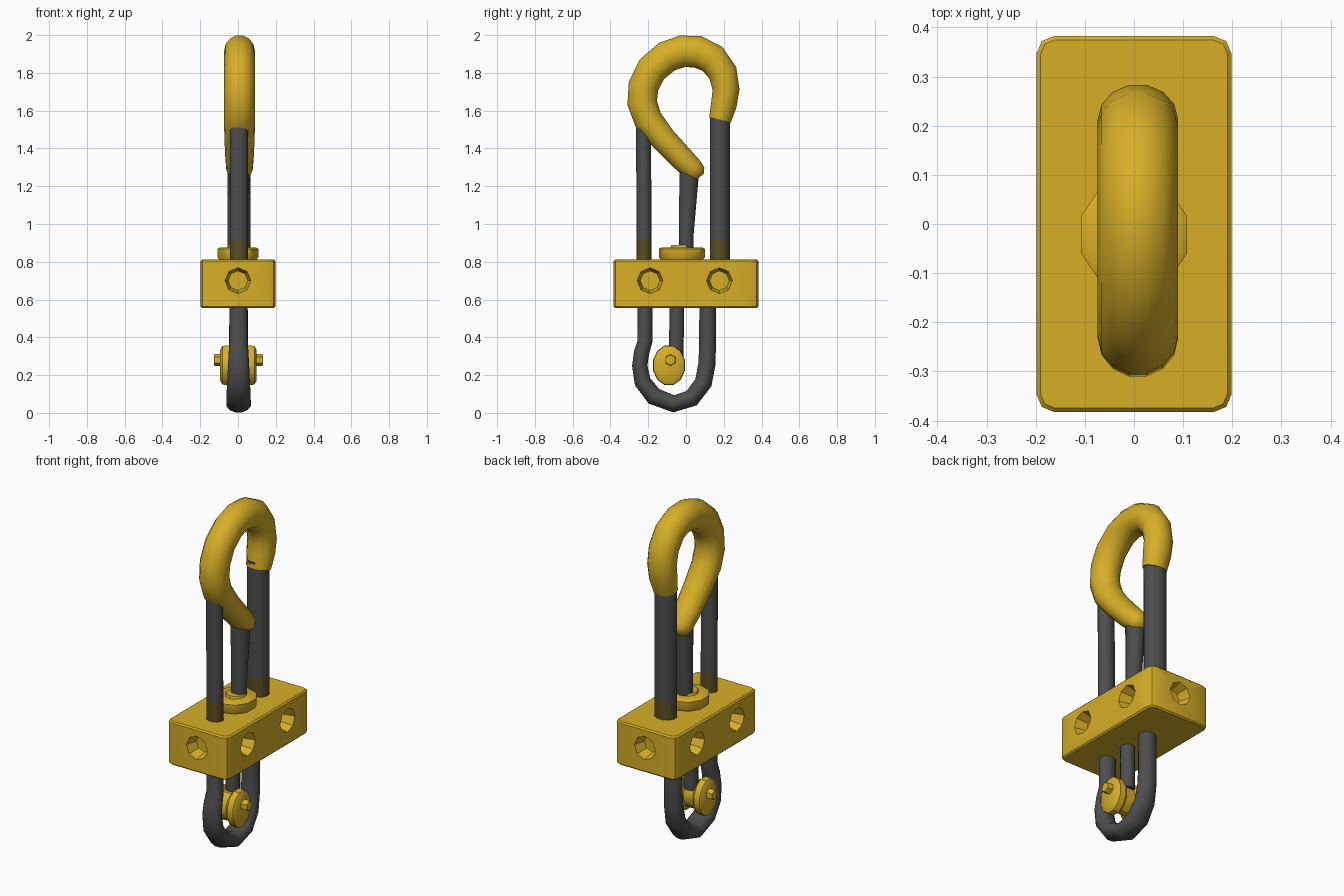
import bpy, bmesh, math
from mathutils import Vector, Matrix

if "Cube" in bpy.data.objects:
    bpy.data.objects.remove(bpy.data.objects["Cube"])


def material(name, rgb):
    m = bpy.data.materials.new(name)
    m.diffuse_color = (*rgb, 1)
    m.use_nodes = True
    m.node_tree.nodes["Principled BSDF"].inputs["Base Color"].default_value = m.diffuse_color
    return m


YELLOW = material("golden yellow", (0.68, 0.43, 0.02))
GREY = material("dark grey", (0.075, 0.075, 0.075))
OLIVE = material("dark olive", (0.10, 0.075, 0.018))


def finish(name, bm, mats, angle=40):
    bmesh.ops.recalc_face_normals(bm, faces=bm.faces)
    me = bpy.data.meshes.new(name)
    bm.to_mesh(me)
    bm.free()
    for m in mats:
        me.materials.append(m)
    ob = bpy.data.objects.new(name, me)
    bpy.context.collection.objects.link(ob)
    smooth(ob, angle)
    return ob


def smooth(ob, angle):
    bpy.ops.object.select_all(action='DESELECT')
    ob.select_set(True)
    bpy.context.view_layer.objects.active = ob
    bpy.ops.object.shade_smooth_by_angle(angle=math.radians(angle))


def sweep(name, path, mats, x=0.0, sides=12, olive_below=None, angle=50):
    """Tube in the y-z plane; path points are (y, z, in-plane radius, x radius)."""
    bm = bmesh.new()
    rings = []
    for i, (y, z, r, rx) in enumerate(path):
        a, b = path[max(i - 1, 0)], path[min(i + 1, len(path) - 1)]
        t = Vector((b[0] - a[0], b[1] - a[1])).normalized()
        ring = []
        for k in range(sides):
            u = 2 * math.pi * (k + 0.5) / sides
            c, s = math.cos(u) * r, math.sin(u) * rx
            ring.append(bm.verts.new((x + s, y - t.y * c, z + t.x * c)))
        rings.append(ring)
    for p, q in zip(rings, rings[1:]):
        for k in range(sides):
            n = (k + 1) % sides
            bm.faces.new((p[k], p[n], q[n], q[k]))
    bm.faces.new(rings[0])
    bm.faces.new(rings[-1])
    if olive_below:
        for f in bm.faces:
            if f.calc_center_median().z < olive_below:
                f.material_index = 1
    return finish(name, bm, mats, angle)


def lathe(name, profile, centre, axis, mats, sides, scale=(1, 1), angle=35):
    """Spin (radius, height) profile around z or x."""
    bm = bmesh.new()
    rings = []
    for r, h in profile:
        ring = []
        for k in range(sides):
            u = 2 * math.pi * (k + 0.5) / sides
            c, s = math.cos(u) * r * scale[0], math.sin(u) * r * scale[1]
            v = Vector((c, s, h)) if axis == 'Z' else Vector((h, c, s))
            ring.append(bm.verts.new(v + Vector(centre)))
        rings.append(ring)
    for p, q in zip(rings, rings[1:]):
        for k in range(sides):
            n = (k + 1) % sides
            bm.faces.new((p[k], p[n], q[n], q[k]))
    bm.faces.new(rings[0])
    bm.faces.new(rings[-1])
    return finish(name, bm, mats, angle)


# Block with chamfered corners
bm = bmesh.new()
bmesh.ops.create_cube(bm, size=1, matrix=Matrix.Translation((0, 0, 0.683))
                      @ Matrix.Diagonal((0.396, 0.765, 0.256, 1)))
upright = [e for e in bm.edges if abs(e.verts[0].co.z - e.verts[1].co.z) > 0.1]
bmesh.ops.bevel(bm, geom=upright, offset=0.035, segments=2, affect='EDGES', profile=0.5)
rim = [e for e in bm.edges if abs(e.verts[0].co.z - e.verts[1].co.z) < 0.01
       and any(abs(f.normal.z) > 0.9 for f in e.link_faces)]
bmesh.ops.bevel(bm, geom=rim, offset=0.008, segments=1, affect='EDGES')
block = finish("block", bm, [YELLOW])

# Tapered sockets cut in all four sides of the block
bm = bmesh.new()
sockets = [((0, s * 0.3825, 0.70), (0, s, 0)) for s in (-1, 1)]
sockets += [((s * 0.198, y, 0.70), (s, 0, 0)) for s in (-1, 1) for y in (-0.19, 0.177)]
for pos, out in sockets:
    turn = Vector(out).to_track_quat('Z', 'Y').to_matrix().to_4x4()
    bmesh.ops.create_cone(bm, cap_ends=True, segments=8, radius1=0.052, radius2=0.085,
                          depth=0.14, matrix=Matrix.Translation(pos) @ turn)
cutter = finish("socket_cutter", bm, [YELLOW])
cutter.hide_render = True
mod = block.modifiers.new("sockets", 'BOOLEAN')
mod.object = cutter
mod.solver = 'EXACT'
bpy.context.view_layer.objects.active = block
bpy.ops.object.modifier_apply(modifier=mod.name)
bpy.data.objects.remove(cutter, do_unlink=True)
smooth(block, 35)

# Hook
hook = [(0.18, 1.55, .06, .07), (0.2, 1.63, .07, .08), (0.212, 1.71, .073, .082),
        (0.195, 1.80, .079, .082), (0.14, 1.875, .084, .082), (0.06, 1.912, .087, .082),
        (-0.02, 1.914, .087, .082), (-0.10, 1.887, .086, .082), (-0.18, 1.82, .085, .082),
        (-0.225, 1.73, .083, .082), (-0.232, 1.64, .081, .082), (-0.20, 1.55, .078, .082),
        (-0.12, 1.45, .070, .08), (-0.02, 1.345, .066, .075), (0.038, 1.288, .060, .07),
        (0.062, 1.264, .050, .058), (0.075, 1.25, .028, .03)]
sweep("hook", hook, [YELLOW], x=0.008, sides=14, angle=60)

# Upright rods with darker feet
for name, y0, y1, top, r, rx in (("front_rod", -0.222, -0.225, 1.52, 0.041, 0.049),
                                 ("back_rod", 0.18, 0.18, 1.60, 0.056, 0.064)):
    sweep(name, [(y0, 0.78, r, rx), (y0, 0.92, r, rx), (y1, top, r, rx)],
          [GREY, OLIVE], x=0.005, olive_below=0.9)
sweep("middle_rod", [(0.0, 0.82, .04, .045), (0.002, 0.95, .04, .045),
                     (0.018, 1.30, .055, .055)], [GREY], x=0.005)

# Collar under the middle rod
lathe("collar", [(0.105, 0.80), (0.122, 0.825), (0.122, 0.868), (0.108, 0.876),
                 (0.06, 0.876), (0.055, 0.888)],
      (0, -0.022, 0), 'Z', [YELLOW], 10, scale=(0.93, 1))

# Lower shackle, widening sideways at the bottom
shackle = [(-0.217, 0.58, .041, .048), (-0.217, 0.38, .041, .05), (-0.235, 0.32, .042, .054),
           (-0.245, 0.25, .042, .058), (-0.23, 0.165, .046, .062), (-0.17, 0.088, .049, .066),
           (-0.065, 0.048, .047, .067), (0.03, 0.078, .048, .066), (0.092, 0.16, .048, .06),
           (0.111, 0.26, .047, .055), (0.114, 0.36, .046, .052), (0.114, 0.58, .045, .05)]
sweep("shackle", shackle, [GREY], x=0.003, angle=60)
sweep("pulley_stem", [(-0.048, 0.58, .04, .04), (-0.052, 0.30, .04, .04)], [GREY], x=0.003)

# Pulley with two cheeks and a hexagonal axle
lathe("pulley", [(0.085, -0.096), (0.106, -0.085), (0.109, -0.05), (0.085, -0.03),
                 (0.085, 0.03), (0.109, 0.05), (0.106, 0.085), (0.085, 0.096)],
      (0.002, -0.09, 0.252), 'X', [YELLOW], 12, scale=(0.8, 1.0))
lathe("axle", [(0.028, -0.13), (0.031, -0.122), (0.031, 0.122), (0.028, 0.13)],
      (0.002, -0.083, 0.28), 'X', [YELLOW], 6)
